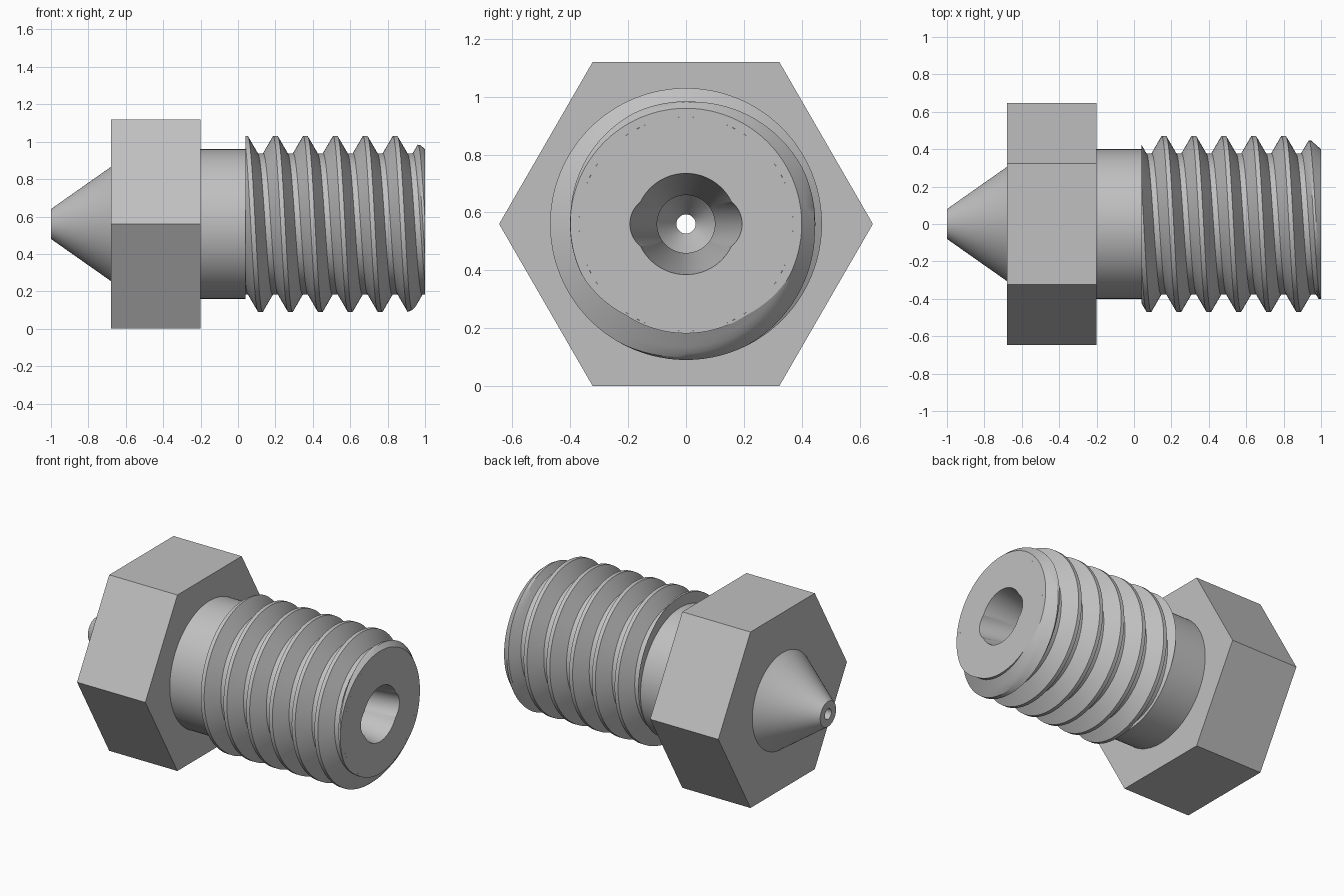
import bpy, bmesh
from math import sin, cos, pi, copysign

cube = bpy.data.objects.get("Cube")
if cube:
    bpy.data.objects.remove(cube, do_unlink=True)

AXIS_Z = 0.56
SEGS = 96

steel = bpy.data.materials.new("grey_steel")
steel.use_nodes = True
GREY = (0.53, 0.53, 0.53, 1)
steel.diffuse_color = GREY
steel.node_tree.nodes["Principled BSDF"].inputs["Base Color"].default_value = GREY


def finish(name, bm):
    """Clean the mesh and link it as an object."""
    bmesh.ops.remove_doubles(bm, verts=bm.verts, dist=0.0002)
    bmesh.ops.recalc_face_normals(bm, faces=bm.faces)
    mesh = bpy.data.meshes.new(name)
    bm.to_mesh(mesh)
    bm.free()
    mesh.materials.append(steel)
    obj = bpy.data.objects.new(name, mesh)
    bpy.context.collection.objects.link(obj)
    return obj


def ring(r, segs=SEGS, spread=0):
    """Circle in y, z; spread pulls its halves apart into a slot."""
    angles = [2 * pi * (i + 0.5) / segs for i in range(segs)]
    return [(r * sin(a) + copysign(spread, sin(a)), r * cos(a)) for a in angles]


def loft(name, sections):
    """Closed solid through (x, ring) sections."""
    bm = bmesh.new()
    loops = [[bm.verts.new((x, y, z + AXIS_Z)) for y, z in pts] for x, pts in sections]
    n = len(loops[0])
    for a, b in zip(loops, loops[1:]):
        for i in range(n):
            j = (i + 1) % n
            bm.faces.new((a[i], a[j], b[j], b[i]))
    bm.faces.new(loops[0])
    bm.faces.new(loops[-1])
    return finish(name, bm)


def turned(name, profile):
    return loft(name, [(x, ring(r)) for x, r in profile])


# Screw thread: one helical sheet, clamped at both ends and chamfered at the mouth
START, END, PITCH = 0.04, 1.0, 0.16
CORE, ROOT, CREST = 0.37, 0.378, 0.47
FLAT, FLANK = 0.012, 0.053


def thread_radius(x, turn):
    d = (x - START) / PITCH - turn
    d = abs(d - round(d)) * PITCH
    t = min(max((d - FLAT) / FLANK, 0), 1)
    return min(CREST + (ROOT - CREST) * t, 0.4 + 0.87 * (END - x))


def build_thread():
    bm = bmesh.new()
    half = [FLAT + FLANK * k / 4 for k in range(5)]
    offsets = [-d for d in reversed(half)] + half
    columns = []
    for i in range(SEGS + 1):
        turn = i / SEGS
        a = 2 * pi * turn
        xs = [START + PITCH * (p + turn) + d for p in range(-2, 9) for d in offsets]
        xs = [min(max(x, START), END) for x in xs]
        pts = [(START, CORE)] + [(x, thread_radius(x, turn)) for x in xs] + [(END, CORE)]
        columns.append([bm.verts.new((x, -r * sin(a), AXIS_Z + r * cos(a))) for x, r in pts])
    for a, b in zip(columns, columns[1:]):
        for k in range(len(a) - 1):
            bm.faces.new((a[k], a[k + 1], b[k + 1], b[k]))
    bmesh.ops.remove_doubles(bm, verts=bm.verts, dist=0.0002)
    bmesh.ops.dissolve_degenerate(bm, edges=bm.edges, dist=0.0002)
    return finish("screw_thread", bm)


thread = build_thread()

# Solid parts: tapered tip with shank, and hexagonal collar
shank = turned("tip_and_shank", [(-1, 0.08), (-0.68, 0.305), (-0.6, 0.4),
                                 (START, 0.4), (START, CORE), (END, CORE)])
collar = loft("hex_collar", [(x, ring(0.646, 6)) for x in (-0.68, -0.2)])

# Cutters: stepped bore down to the outlet, and the widened slot at the mouth
bore = turned("bore_cutter", [(1.05, 0.175), (1, 0.175), (0.55, 0.1), (-0.6, 0.1),
                              (-0.7, 0.033), (-1.05, 0.033)])
slot = loft("slot_cutter", [(1.05, ring(0.099, spread=0.095)),
                            (1, ring(0.099, spread=0.095)),
                            (0.55, ring(0.099, spread=0.001))])


def cut(obj, cutter):
    mod = obj.modifiers.new("cut", "BOOLEAN")
    mod.operation = "DIFFERENCE"
    mod.solver = "EXACT"
    mod.object = cutter
    bpy.context.view_layer.objects.active = obj
    bpy.ops.object.modifier_apply(modifier=mod.name)


cut(shank, bore)
cut(shank, slot)
cut(collar, bore)
for cutter in (bore, slot):
    bpy.data.objects.remove(cutter, do_unlink=True)

# Smooth the round surfaces, keep the machined edges sharp
for obj in (thread, shank, collar):
    bpy.ops.object.select_all(action="DESELECT")
    obj.select_set(True)
    bpy.context.view_layer.objects.active = obj
    bpy.ops.object.shade_smooth_by_angle(angle=pi / 9)
